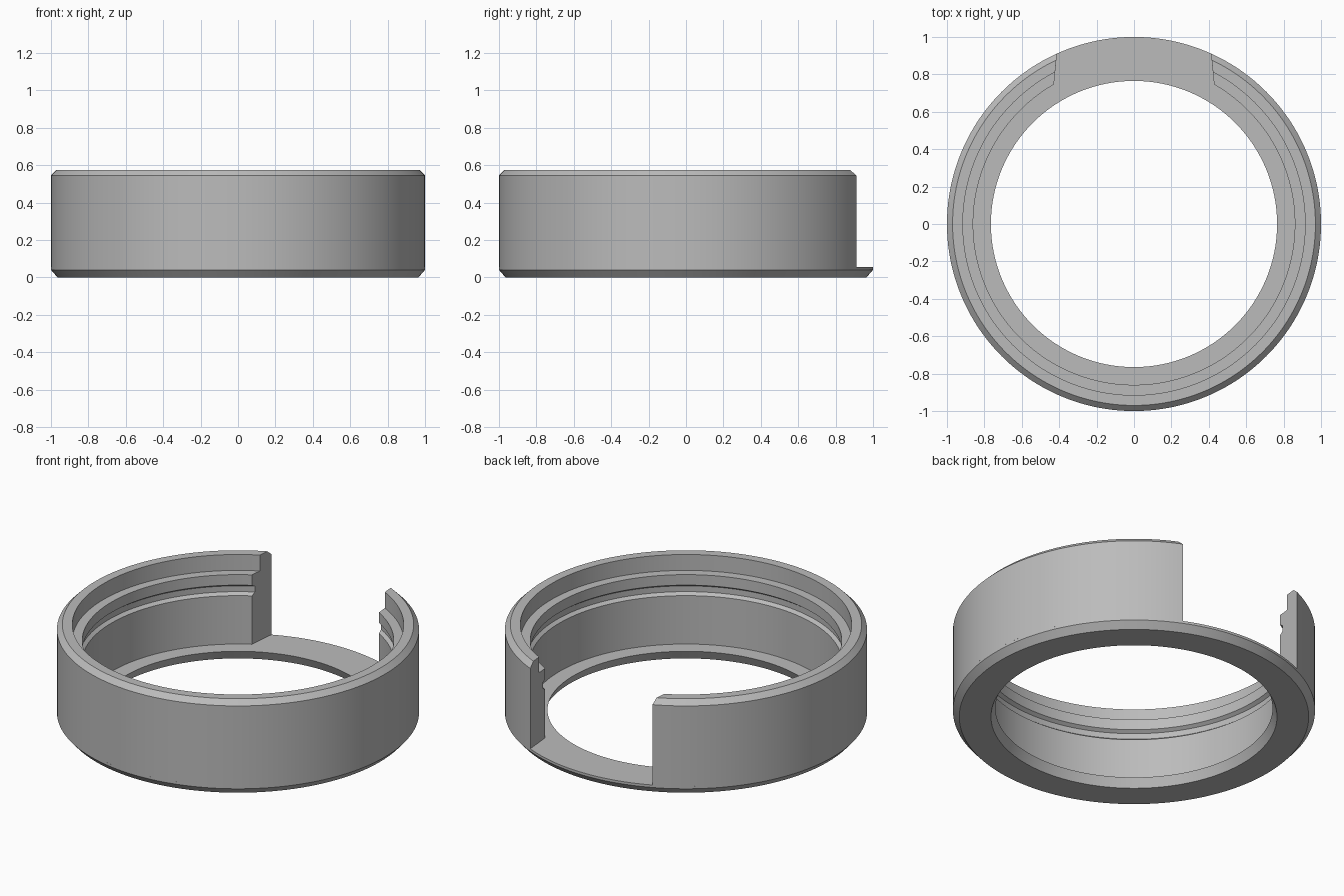
import bpy, bmesh, math

if "Cube" in bpy.data.objects:
    bpy.data.objects.remove(bpy.data.objects["Cube"])

grey = bpy.data.materials.new("plain grey")
grey.diffuse_color = (0.5, 0.5, 0.5, 1)
grey.use_nodes = True
grey.node_tree.nodes["Principled BSDF"].inputs["Base Color"].default_value = grey.diffuse_color


def sweep(name, profile, steps, gap=None):
    """Sweep an (r, z) profile about z; gap(r) is the half-width of an opening at +y."""
    bm = bmesh.new()
    rings = []
    for i in range(steps + (1 if gap else 0)):
        ring = []
        for r, z in profile:
            start = math.asin(gap(r) / r) if gap else 0.0
            a = math.pi / 2 + start + (2 * math.pi - 2 * start) * i / steps
            ring.append(bm.verts.new((r * math.cos(a), r * math.sin(a), z)))
        rings.append(ring)
    n = len(profile)
    pairs = list(zip(rings, rings[1:]))
    if gap:
        bm.faces.new(rings[0])
        bm.faces.new(rings[-1])
    else:
        pairs.append((rings[-1], rings[0]))
    for a, b in pairs:
        for j in range(n):
            k = (j + 1) % n
            bm.faces.new((a[j], b[j], b[k], a[k]))
    bmesh.ops.recalc_face_normals(bm, faces=bm.faces)
    mesh = bpy.data.meshes.new(name)
    bm.to_mesh(mesh)
    bm.free()
    mesh.materials.append(grey)
    obj = bpy.data.objects.new(name, mesh)
    bpy.context.collection.objects.link(obj)
    bpy.ops.object.select_all(action='DESELECT')
    obj.select_set(True)
    bpy.context.view_layer.objects.active = obj
    bpy.ops.object.shade_smooth_by_angle(angle=math.radians(20))
    return obj


# Flat base ring with a chamfered outer foot and a tapered hole
sweep("base_ring", [(0.79, 0), (0.965, 0), (1, 0.04), (1, 0.055), (0.765, 0.055)], 192)

# Open wall with a chamfered rim, an inner ledge and a small groove
sweep("open_wall", [
    (0.86, 0.055), (1, 0.055), (1, 0.545), (0.97, 0.575), (0.915, 0.575),
    (0.915, 0.478), (0.86, 0.478), (0.86, 0.414), (0.88, 0.40),
    (0.88, 0.365), (0.86, 0.35),
], 180, gap=lambda r: 0.412 + (1 - r) * 0.115)
